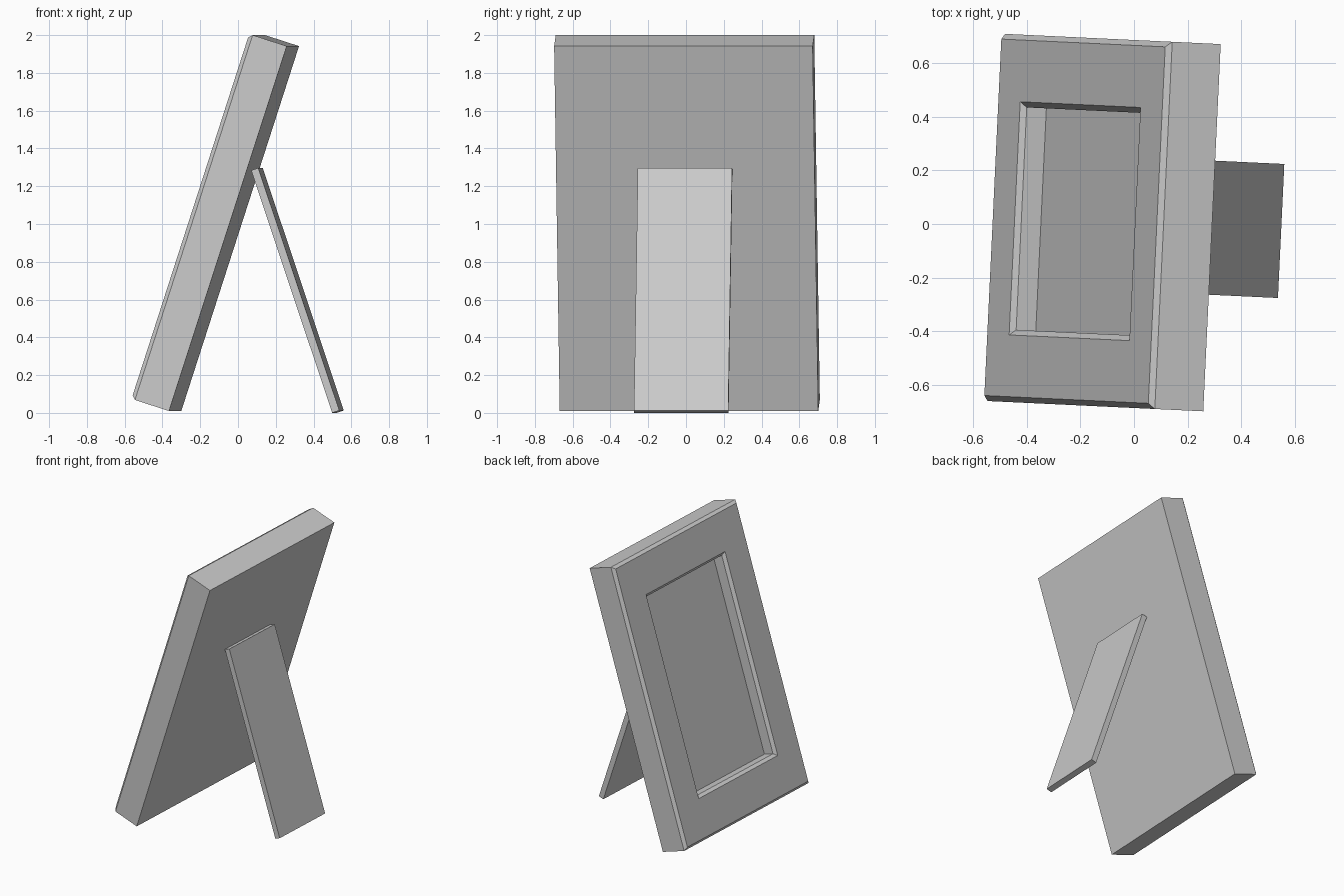
import bpy, bmesh, math
from mathutils import Matrix, Vector

if "Cube" in bpy.data.objects:
    bpy.data.objects.remove(bpy.data.objects["Cube"])

TURN = Matrix.Rotation(math.radians(-2.72), 4, 'Z')   # slight turn of the whole model


def leaning(angle, origin):
    """Local axes: x = width, y = up the slope, z = out of the tilted face."""
    s, c = math.sin(angle), math.cos(angle)
    m = Matrix((Vector((0, -1, 0)), Vector((s, 0, c)), Vector((-c, 0, s)))).transposed().to_4x4()
    return TURN @ Matrix.Translation(origin) @ m


def ring_solid(name, rings, base, matrix):
    """Closed solid from stacked rectangles (half width, half height, depth)."""
    bm = bmesh.new()
    loops = []
    for w, h, d in rings:
        loops.append([bm.verts.new((sx * w, base + sy * h, d))
                      for sx, sy in ((-1, -1), (1, -1), (1, 1), (-1, 1))])
    for a, b in zip(loops, loops[1:]):
        for i in range(4):
            j = (i + 1) % 4
            bm.faces.new((a[i], a[j], b[j], b[i]))
    bm.faces.new(loops[0][::-1])
    bm.faces.new(loops[-1])
    bmesh.ops.transform(bm, matrix=matrix, verts=bm.verts)
    bmesh.ops.recalc_face_normals(bm, faces=bm.faces)
    mesh = bpy.data.meshes.new(name)
    bm.to_mesh(mesh)
    bm.free()
    obj = bpy.data.objects.new(name, mesh)
    bpy.context.collection.objects.link(obj)
    return obj


# Leaning picture frame: chamfered rim, chamfered opening, recessed panel
W, H, T, C = 0.685, 1.015, 0.19, 0.02
OW, OH = 0.435, 0.73
ring_solid("picture_frame", [
    (W, H, 0),
    (W, H, T),
    (W - C, H - C, T + C),
    (OW, OH, T + C),
    (OW - C, OH - C, T),
    (OW - C, OH - C, T - 0.077),
], H, leaning(math.radians(17.9), (-0.333, 0, 0.01)))

# Support leg sloping backwards from the middle of the frame's back
LEG = 0.677
ring_solid("support_leg", [(0.25, LEG, -0.02), (0.25, LEG, 0.02)],
           LEG, leaning(math.radians(-18.5), (0.53, 0, 0.0065)))
